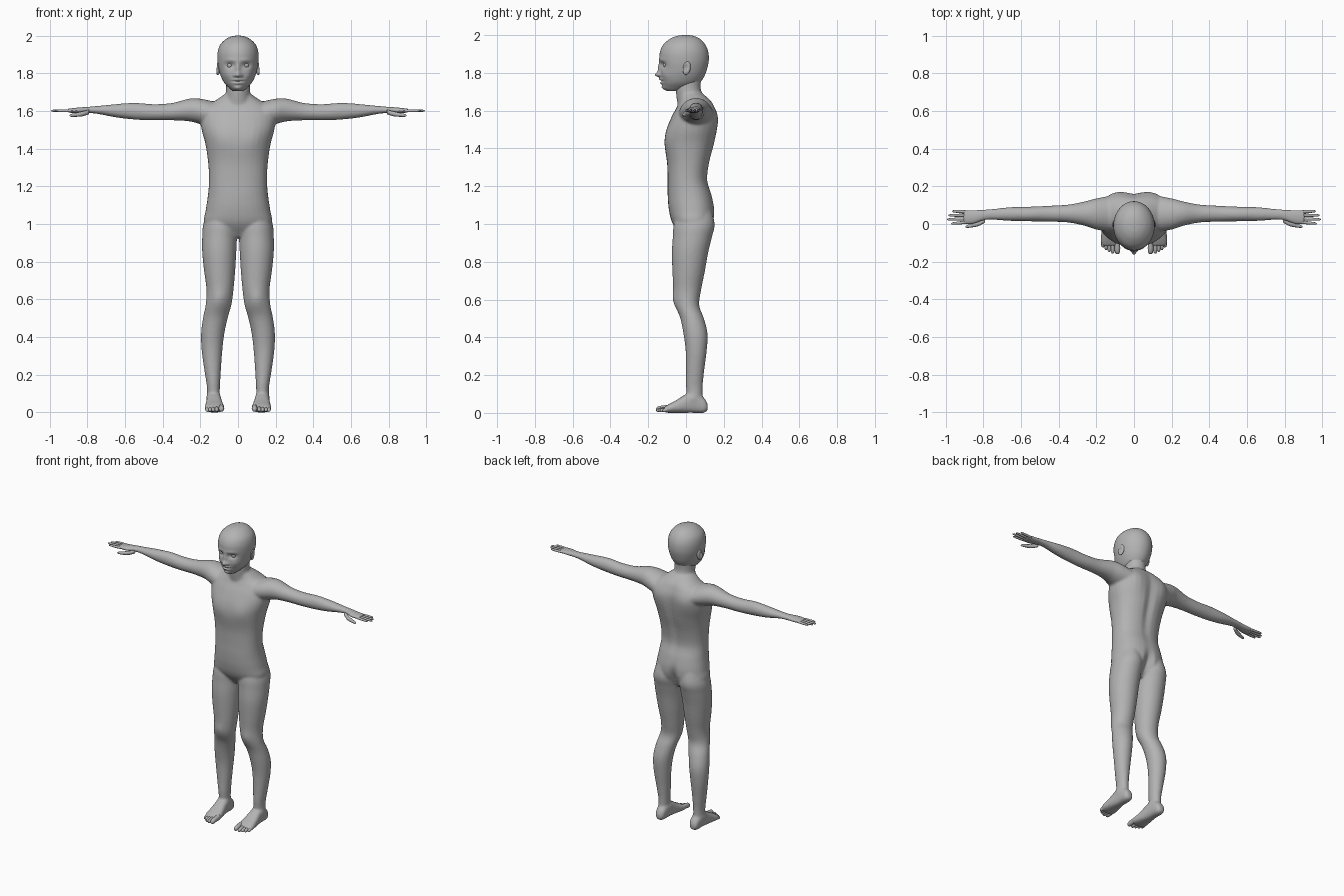
import bpy, bmesh, math
from mathutils import Vector, Matrix

if "Cube" in bpy.data.objects:
    bpy.data.objects.remove(bpy.data.objects["Cube"])

skin = bpy.data.materials.new("plain_grey")
skin.use_nodes = True
skin.diffuse_color = (0.45, 0.45, 0.45, 1)
skin.node_tree.nodes["Principled BSDF"].inputs["Base Color"].default_value = skin.diffuse_color


def spline(a, b, c, d, t):
    """Smooth step between stations b and c."""
    return [0.5 * (2*q + (r - p)*t + (2*p - 5*q + 4*r - s)*t*t + (3*q - p - 3*r + s)*t**3)
            for p, q, r, s in zip(a, b, c, d)]


def loft(bm, axis, stations, sides=32, steps=4, power=2.0, flip=1):
    """Skin rings given as (position, u min, u max, v min, v max) along an axis."""
    dense = []
    last = len(stations) - 1
    for i in range(last):
        four = [stations[min(max(i + k, 0), last)] for k in (-1, 0, 1, 2)]
        dense += [spline(*four, k / steps) for k in range(steps)]
    dense.append(stations[-1])
    rings = []
    for p, u0, u1, v0, v1 in dense:
        ring = []
        for k in range(sides):
            c, s = math.cos(math.tau * k / sides), math.sin(math.tau * k / sides)
            c = math.copysign(abs(c) ** (2 / power), c)
            s = math.copysign(abs(s) ** (2 / power), s)
            u, v = (u0 + u1 + (u1 - u0) * c) / 2, (v0 + v1 + (v1 - v0) * s) / 2
            x, y, z = {"x": (p, u, v), "y": (u, p, v), "z": (u, v, p)}[axis]
            ring.append(bm.verts.new((x * flip, y, z)))
        rings.append(ring)
    for a, b in zip(rings, rings[1:]):
        for k in range(sides):
            n = (k + 1) % sides
            bm.faces.new((a[k], a[n], b[n], b[k]))
    bm.faces.new(rings[0])
    bm.faces.new(rings[-1])


def push(bm, centre, move, radius):
    """Soft sculpting dab, mirrored when off the middle."""
    for flip in ((1, -1) if centre[0] else (1,)):
        mirror = Vector((flip, 1, 1))
        c, m = Vector(centre) * mirror, Vector(move) * mirror
        for v in bm.verts:
            d = Vector([(p - q) / r for p, q, r in zip(v.co, c, radius)]).length_squared
            if d < 9:
                v.co += m * math.exp(-d)


def finish(bm, name, merge=None):
    bmesh.ops.recalc_face_normals(bm, faces=bm.faces)
    mesh = bpy.data.meshes.new(name)
    bm.to_mesh(mesh)
    bm.free()
    mesh.materials.append(skin)
    for f in mesh.polygons:
        f.use_smooth = True
    obj = bpy.data.objects.new(name, mesh)
    bpy.context.collection.objects.link(obj)
    if merge:
        remesh = obj.modifiers.new("merge", "REMESH")
        remesh.mode = "VOXEL"
        remesh.voxel_size = merge
        remesh.use_smooth_shade = True
        soften = obj.modifiers.new("soften", "SMOOTH")
        soften.factor = 0.5
        soften.iterations = 8
    return obj


# Torso: height, half width, front, back
torso = [(.93, .10, -.02, .08), (1.0, .178, -.07, .14), (1.07, .172, -.09, .152),
         (1.15, .16, -.097, .138), (1.23, .154, -.097, .115), (1.32, .158, -.1, .125),
         (1.42, .172, -.112, .15), (1.5, .193, -.102, .163), (1.57, .2, -.075, .165),
         (1.62, .18, -.048, .15), (1.655, .12, -.035, .13), (1.69, .07, -.035, .09)]
body = bmesh.new()
loft(body, "z", [(z, -w, w, f, b) for z, w, f, b in torso], power=2.3)

# Neck
loft(body, "z", [(z, -w, w, f, b) for z, w, f, b in
                 [(1.6, .08, -.04, .12), (1.67, .068, -.05, .095), (1.72, .063, -.055, .078),
                  (1.8, .065, -.05, .085)]])

# Legs: height, inner, outer, front, back
leg = [(1.09, .03, .15, -.04, .13), (1.0, .003, .184, -.065, .152), (.93, .005, .19, -.07, .137),
       (.85, .009, .19, -.075, .118), (.75, .015, .18, -.072, .1), (.65, .024, .167, -.066, .08),
       (.57, .035, .172, -.055, .07), (.5, .055, .186, -.03, .095), (.42, .072, .196, -.014, .114),
       (.33, .083, .193, -.002, .11), (.22, .091, .178, 0, .096), (.13, .096, .164, 0, .088),
       (.04, .1, .158, .01, .09)]

# Arms to palms: reach, front, back, bottom, top
arm = [(.13, -.04, .14, 1.51, 1.65), (.2, -.03, .135, 1.53, 1.665), (.26, -.01, .12, 1.545, 1.665),
       (.35, .008, .103, 1.55, 1.642), (.45, .012, .097, 1.55, 1.636), (.55, .014, .092, 1.554, 1.643),
       (.65, .016, .09, 1.566, 1.636), (.75, .022, .08, 1.585, 1.626), (.8, .018, .077, 1.588, 1.622),
       (.85, .0, .076, 1.587, 1.618), (.905, .0, .074, 1.591, 1.612)]

# Feet: depth, inner, outer, sole, top
foot = [(.115, .11, .145, .015, .045), (.095, .096, .158, .0, .08), (.04, .09, .163, .0, .115),
        (.0, .086, .168, .0, .1), (-.05, .077, .174, .0, .068), (-.09, .071, .177, .0, .047),
        (-.118, .076, .17, .003, .03)]

for side in (1, -1):
    loft(body, "z", leg, flip=side)
    loft(body, "x", arm, flip=side)
    loft(body, "y", foot, power=2.5, flip=side)

# Shoulder blades, spine groove, chest, navel and knees
push(body, (.11, .16, 1.55), (0, .014, 0), (.06, .06, .09))
push(body, (0, .15, 1.4), (0, -.015, 0), (.025, .08, .2))
push(body, (.09, -.11, 1.46), (0, -.008, 0), (.06, .06, .06))
push(body, (0, .15, 1.0), (0, -.03, 0), (.014, .06, .07))
push(body, (.1, -.06, .6), (0, -.01, 0), (.04, .04, .045))
push(body, (.155, .04, .08), (.008, 0, 0), (.02, .025, .025))
finish(body, "body", .007)

# Head: height, half width, front, back
skull = [(1.705, .025, -.1, -.03), (1.72, .045, -.117, .03), (1.745, .07, -.128, .07),
         (1.775, .087, -.133, .093), (1.81, .099, -.136, .108), (1.86, .108, -.14, .12),
         (1.91, .108, -.138, .118), (1.95, .095, -.12, .102), (1.98, .066, -.085, .074),
         (1.995, .035, -.05, .042), (2.0, .008, -.015, .012)]
head = bmesh.new()
loft(head, "z", [(z, -w, w, f, b) for z, w, f, b in skull], sides=96, steps=8)

# Eye sockets, brow, nose bridge, nose, cheeks, lips and chin
push(head, (.042, -.13, 1.842), (0, .016, 0), (.026, .05, .016))
push(head, (.04, -.13, 1.868), (0, -.004, 0), (.03, .05, .01))
push(head, (0, -.135, 1.825), (0, -.012, 0), (.011, .05, .03))
push(head, (0, -.135, 1.792), (0, -.026, -.003), (.015, .05, .014))
push(head, (.018, -.133, 1.788), (0, -.008, 0), (.008, .04, .009))
push(head, (.055, -.11, 1.79), (.002, -.005, 0), (.025, .04, .025))
push(head, (0, -.13, 1.766), (0, -.01, 0), (.026, .04, .007))
push(head, (0, -.13, 1.747), (0, -.009, 0), (.022, .04, .007))
push(head, (0, -.13, 1.757), (0, .006, 0), (.03, .04, .004))
push(head, (0, -.12, 1.72), (0, -.01, 0), (.025, .04, .013))
finish(head, "head")

for side, label in ((1, "left"), (-1, "right")):
    # Eye
    eye = bmesh.new()
    bmesh.ops.create_uvsphere(eye, u_segments=24, v_segments=16, radius=.016)
    bmesh.ops.translate(eye, verts=eye.verts, vec=(side * .042, -.104, 1.842))
    finish(eye, label + "_eye")

    # Ear with a hollow
    ear = bmesh.new()
    bmesh.ops.create_uvsphere(ear, u_segments=32, v_segments=24, radius=1)
    bmesh.ops.scale(ear, verts=ear.verts, vec=(.011, .021, .036))
    tilt = Matrix.Rotation(side * .3, 3, "Z") @ Matrix.Rotation(-.2, 3, "X")
    bmesh.ops.rotate(ear, verts=ear.verts, matrix=tilt)
    bmesh.ops.translate(ear, verts=ear.verts, vec=(side * .106, .004, 1.825))
    push(ear, (.115, .0, 1.828), (-.011, 0, 0), (.02, .011, .018))
    finish(ear, label + "_ear")

    # Fingers: root depth, tip depth, tip reach
    hand = bmesh.new()
    for root, tip, reach in ((.01, .002, .97), (.028, .024, .992), (.046, .046, .985), (.064, .068, .965)):
        rows = []
        for t, r in ((0, .008), (.4, .0085), (.8, .007), (.95, .005), (1, .001)):
            y = root + (tip - root) * t
            rows.append((.88 + (reach - .88) * t, y - r, y + r, 1.601 - r * .9, 1.601 + r * .9))
        loft(hand, "x", rows, sides=16, flip=side)
    # Thumb
    rows = []
    for t, r in ((0, .012), (.35, .013), (.7, .01), (.92, .007), (1, .001)):
        y, z = .02 - .035 * t ** .6, 1.595 - .02 * t ** .6
        rows.append((.79 + .105 * t, y - r, y + r, z - r, z + r))
    loft(hand, "x", rows, sides=16, flip=side)
    finish(hand, label + "_fingers")

    # Toes: centre, tip, radius
    toes = bmesh.new()
    for x, tip, r in ((.088, -.16, .015), (.113, -.157, .011), (.131, -.149, .01),
                      (.148, -.138, .01), (.164, -.124, .01)):
        rows = []
        for t, k in ((0, .9), (.5, 1), (.8, .95), (.95, .65), (1, .15)):
            w, h = r * k, r * k * 1.1
            mid = r * 1.15 + .012 * (1 - t)
            rows.append((-.08 + (tip + .08) * t, x - w, x + w, mid - h, mid + h))
        loft(toes, "y", rows, sides=16, flip=side)
    finish(toes, label + "_toes")
